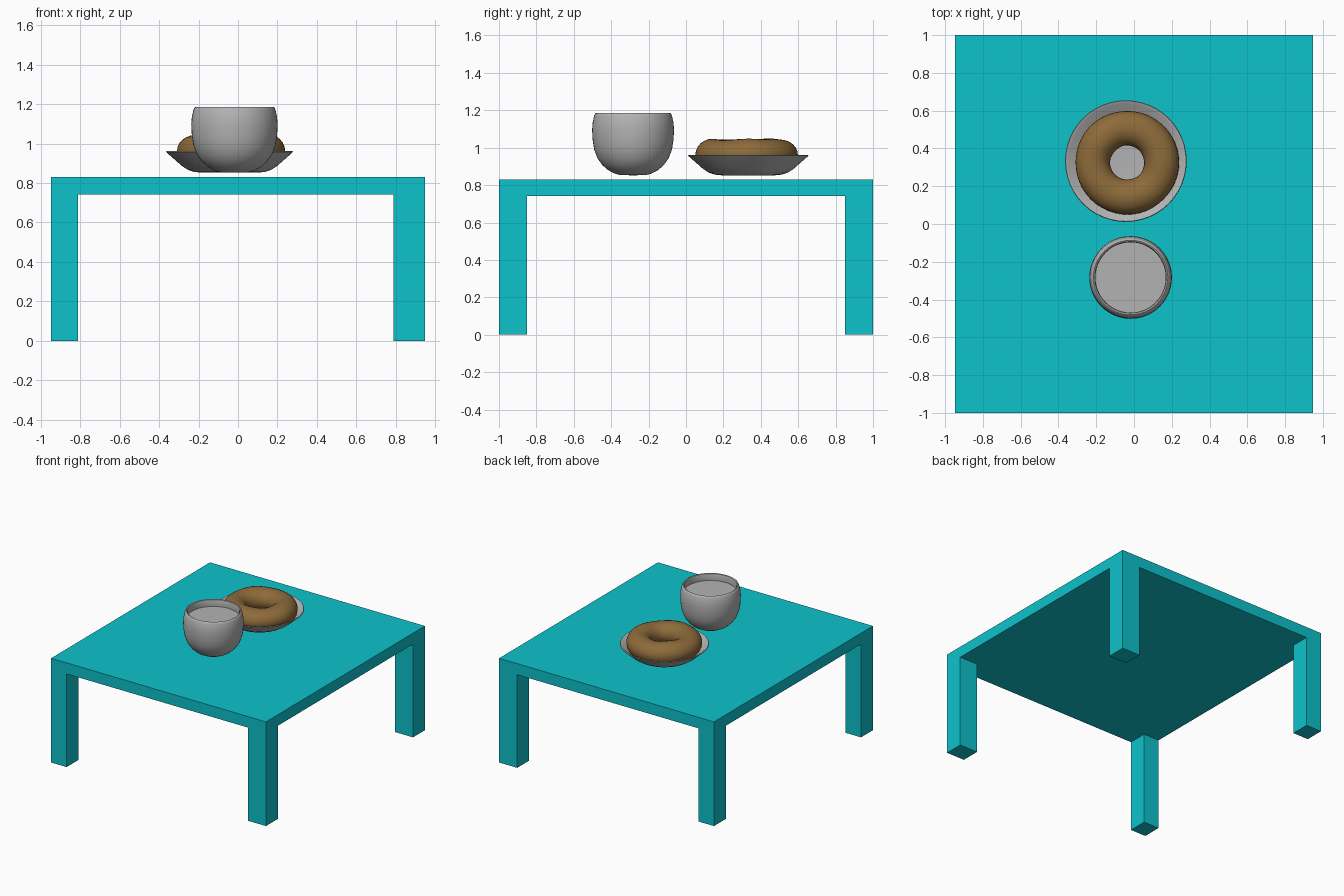
import bpy, bmesh
from math import sin, cos, pi, radians

if "Cube" in bpy.data.objects:
    bpy.data.objects.remove(bpy.data.objects["Cube"])


def material(name, rgb):
    m = bpy.data.materials.new(name)
    m.diffuse_color = (*rgb, 1)
    m.use_nodes = True
    m.node_tree.nodes["Principled BSDF"].inputs["Base Color"].default_value = m.diffuse_color
    return m


TEAL = material("teal", (0.004, 0.54, 0.60))
GREY = material("light grey", (0.45, 0.45, 0.45))
BROWN = material("dough brown", (0.27, 0.147, 0.043))


def finish(bm, name, mat, loc=(0, 0, 0), smooth=None):
    bmesh.ops.recalc_face_normals(bm, faces=bm.faces)
    me = bpy.data.meshes.new(name)
    bm.to_mesh(me)
    bm.free()
    me.materials.append(mat)
    ob = bpy.data.objects.new(name, me)
    ob.location = loc
    bpy.context.collection.objects.link(ob)
    if smooth:
        bpy.ops.object.select_all(action='DESELECT')
        ob.select_set(True)
        bpy.context.view_layer.objects.active = ob
        bpy.ops.object.shade_smooth_by_angle(angle=radians(smooth))
    return ob


def box(name, lo, hi, mat):
    bm = bmesh.new()
    bmesh.ops.create_cube(bm, size=1)
    for v in bm.verts:
        v.co = [(a + b) / 2 + c * (b - a) for a, b, c in zip(lo, hi, v.co)]
    return finish(bm, name, mat)


def lathe(name, profile, loc, mat, n=48):
    """Revolve an (r, z) profile; it starts and ends on the axis."""
    bm = bmesh.new()
    vs = [bm.verts.new((r, 0, z)) for r, z in profile]
    es = [bm.edges.new(p) for p in zip(vs, vs[1:])]
    bmesh.ops.spin(bm, geom=vs + es, cent=(0, 0, 0), axis=(0, 0, 1),
                   angle=2 * pi, steps=n, use_duplicate=False)
    bmesh.ops.remove_doubles(bm, verts=bm.verts, dist=1e-5)
    return finish(bm, name, mat, loc, 35)


# Table: slab and four square legs
box("table_top", (-0.947, -1, 0.742), (0.947, 1, 0.83), TEAL)
for sx, x0, x1 in (("left", -0.947, -0.81), ("right", 0.787, 0.947)):
    for sy, y0, y1 in (("front", -1, -0.85), ("back", 0.85, 1)):
        box(f"{sy}_{sx}_leg", (x0, y0, 0), (x1, y1, 0.742), TEAL)

# Round cup, filled to just below the rim
lathe("cup", [(0, 0.852), (0.07, 0.854), (0.10, 0.862), (0.135, 0.881),
              (0.165, 0.908), (0.19, 0.943), (0.208, 0.99), (0.216, 1.04),
              (0.219, 1.095), (0.216, 1.135), (0.208, 1.17), (0.203, 1.182),
              (0.197, 1.186), (0.190, 1.182), (0.186, 1.172), (0.188, 1.13), (0, 1.13)],
      (-0.018, -0.283, 0), GREY)

# Saucer with sloping rim
lathe("plate", [(0, 0.852), (0.14, 0.852), (0.18, 0.856), (0.21, 0.866),
                (0.24, 0.885), (0.322, 0.957), (0.319, 0.961), (0.305, 0.957),
                (0.225, 0.89), (0.19, 0.877), (0.15, 0.872), (0, 0.872)],
      (-0.043, 0.333, 0), GREY)

# Slightly lumpy doughnut
bm = bmesh.new()
N, M = 64, 24
rings = []
for i in range(N):
    a = 2 * pi * i / N
    lump = 1 + 0.03 * sin(3 * a + 0.6) + 0.02 * sin(5 * a + 2)
    ring = []
    for j in range(M):
        b = 2 * pi * j / M
        r = 0.182 + 0.092 * cos(b) * (1 + 0.3 * (lump - 1))
        ring.append(bm.verts.new((r * cos(a), r * sin(a), 0.083 * sin(b) * lump)))
    rings.append(ring)
for i in range(N):
    p, q = rings[i], rings[(i + 1) % N]
    for j in range(M):
        k = (j + 1) % M
        bm.faces.new((p[j], q[j], q[k], p[k]))
finish(bm, "doughnut", BROWN, (-0.036, 0.325, 0.962), 60)
